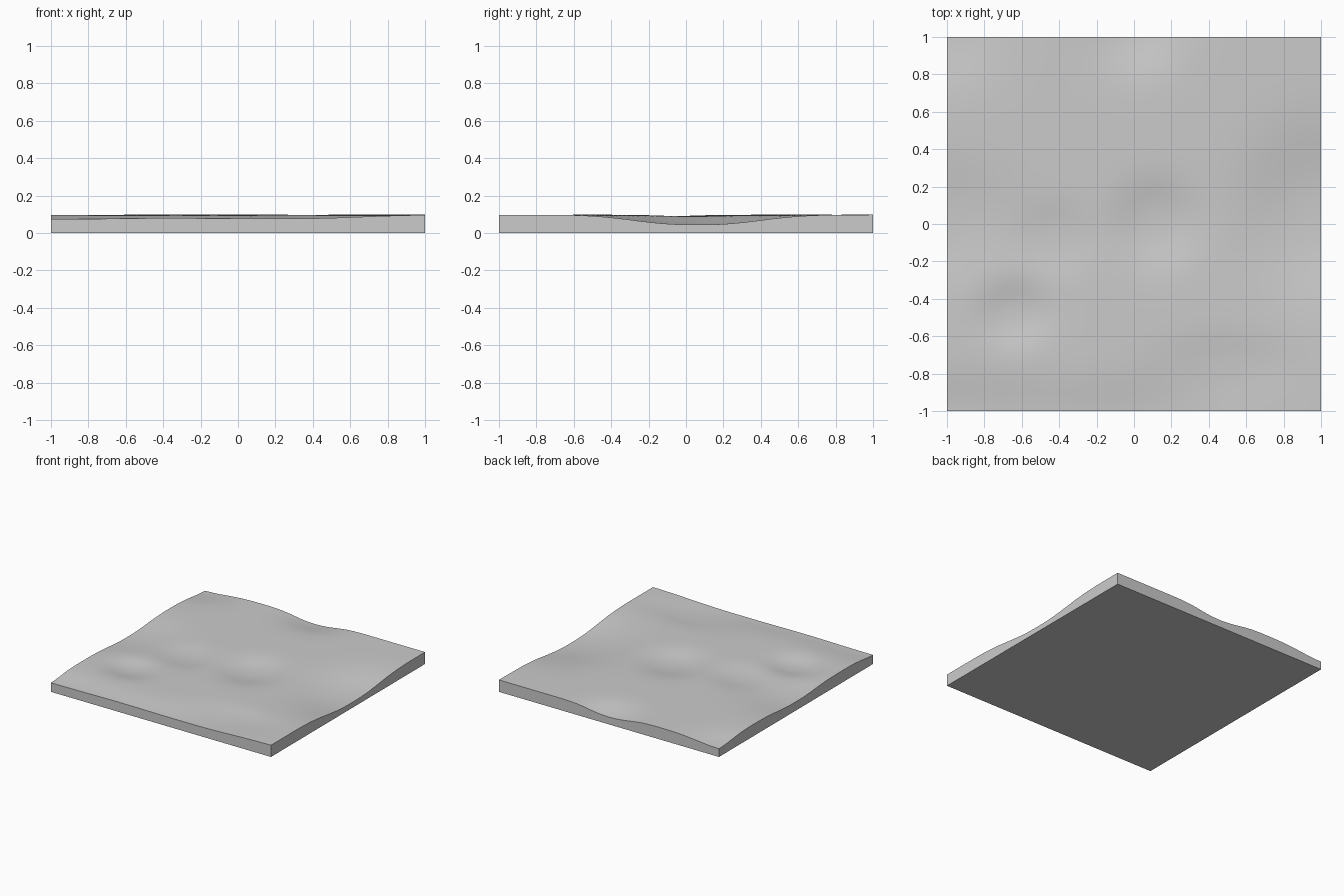
import bpy, bmesh, math

cube = bpy.data.objects.get("Cube")
if cube:
    bpy.data.objects.remove(cube)

TOP = 0.098
CELLS = 90

# Hollows pressed into the ground: x, y, x radius, y radius, depth
HOLLOWS = [
    (1.0, 0.06, 0.40, 0.42, 0.053),      # edge gully
    (0.12, 0.00, 0.22, 0.22, 0.030),     # central pit
    (-0.64, -0.48, 0.19, 0.16, 0.026),   # corner pit
    (-0.42, -0.08, 0.20, 0.18, 0.016),   # small pit
    (0.0, 1.08, 0.24, 0.24, 0.040),      # back edge
    (-1.04, 1.06, 0.30, 0.28, 0.032),    # back corner
    (-1.05, 0.0, 0.45, 0.30, 0.026),     # side edge
    (0.48, -0.77, 0.35, 0.17, 0.014),    # front hollow
    (-1.0, -1.05, 0.75, 0.22, 0.024),    # front corner
    (0.2, -1.05, 0.55, 0.22, 0.020),     # front edge
]


def ground_height(x, y):
    """Flat plateau lowered by every soft-edged hollow."""
    z = TOP
    for cx, cy, rx, ry, depth in HOLLOWS:
        r = math.hypot((x - cx) / rx, (y - cy) / ry)
        z -= depth * math.exp(-r ** 2.5)
    return max(z, 0.03)


# Rolling top surface
bm = bmesh.new()
bmesh.ops.create_grid(bm, x_segments=CELLS, y_segments=CELLS, size=1)
for v in bm.verts:
    v.co.z = ground_height(v.co.x, v.co.y)

# Straight side walls and flat underside
rim = [e for e in bm.edges if e.is_boundary]
wall = bmesh.ops.extrude_edge_only(bm, edges=rim)["geom"]
for v in wall:
    if isinstance(v, bmesh.types.BMVert):
        v.co.z = 0
base_rim = [e for e in bm.edges if e.is_boundary]
bmesh.ops.contextual_create(bm, geom=base_rim)
bmesh.ops.recalc_face_normals(bm, faces=bm.faces)

mesh = bpy.data.meshes.new("terrain_slab")
bm.to_mesh(mesh)
bm.free()
slab = bpy.data.objects.new("terrain_slab", mesh)
bpy.context.collection.objects.link(slab)

# Plain grey material
grey = bpy.data.materials.new("light_grey")
grey.use_nodes = True
color = (0.6, 0.6, 0.6, 1)
grey.diffuse_color = color
for node in grey.node_tree.nodes:
    if node.type == "BSDF_PRINCIPLED":
        node.inputs["Base Color"].default_value = color
mesh.materials.append(grey)

# Smooth ground with crisp slab edges
bpy.ops.object.select_all(action="DESELECT")
slab.select_set(True)
bpy.context.view_layer.objects.active = slab
bpy.ops.object.shade_smooth_by_angle(angle=math.radians(40))
